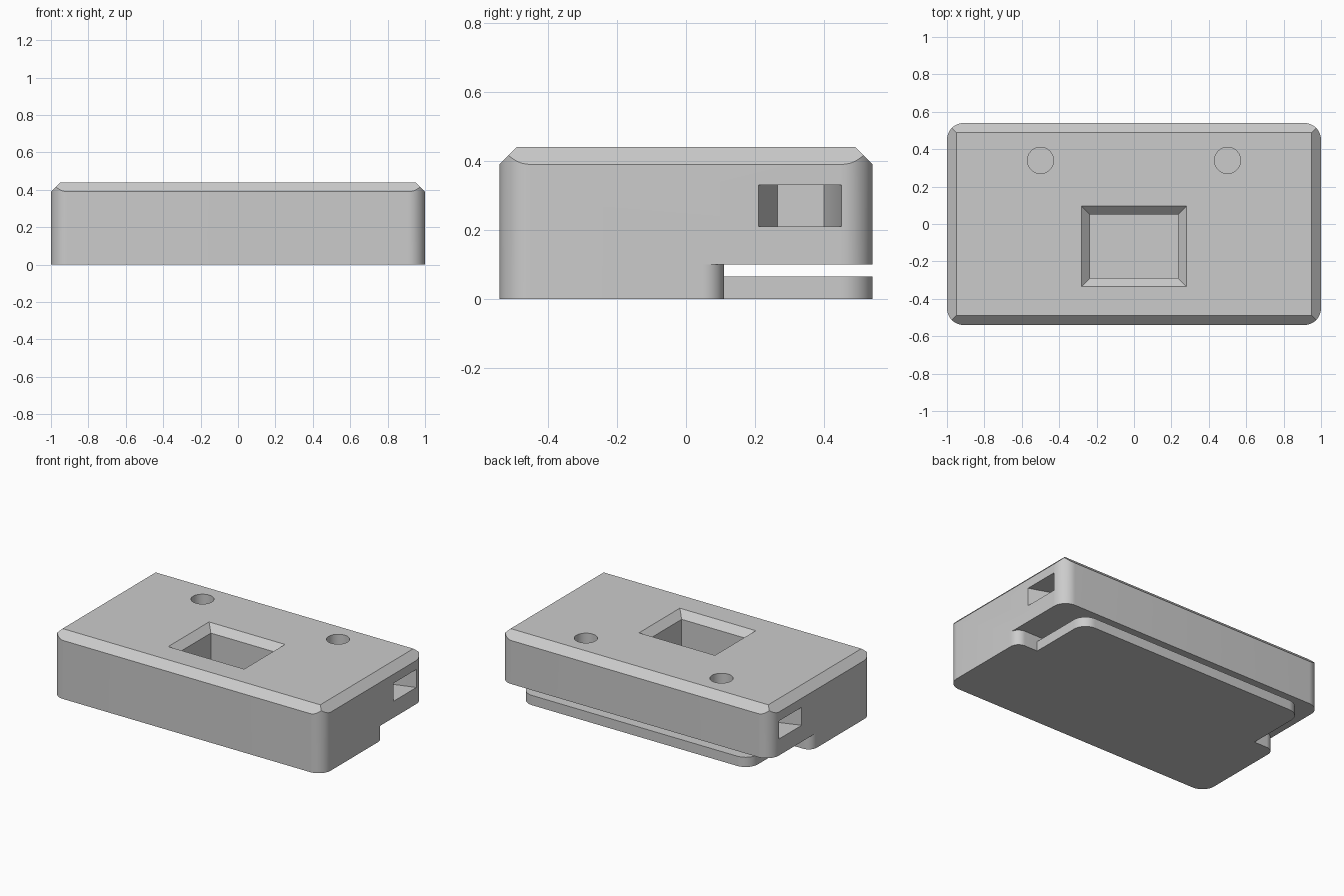
import bpy, bmesh, math
from mathutils import Vector

old = bpy.data.objects.get("Cube")
if old:
    bpy.data.objects.remove(old, do_unlink=True)

grey = bpy.data.materials.new("plain grey")
grey.use_nodes = True
colour = (0.6, 0.6, 0.6, 1)
grey.diffuse_color = colour
grey.node_tree.nodes["Principled BSDF"].inputs["Base Color"].default_value = colour

W, D, H = 1.0, 0.54, 0.44      # half width, half depth, height
CHAMFER, RADIUS = 0.05, 0.09
STEP_Y, GAP_TOP, PLATE_TOP = 0.11, 0.10, 0.065


def outline(corners, steps=12):
    """Polygon from (x, y, fillet radius) corners."""
    pts = []
    for i, (x, y, r) in enumerate(corners):
        c = Vector((x, y))
        if not r:
            pts.append(c)
            continue
        a = (Vector(corners[i - 1][:2]) - c).normalized()
        b = (Vector(corners[(i + 1) % len(corners)][:2]) - c).normalized()
        centre = c + (a + b) * r      # all corners are right angles
        for k in range(steps + 1):
            t = math.pi / 2 * k / steps
            pts.append(centre - b * r * math.cos(t) - a * r * math.sin(t))
    return pts


def skin(name, rings):
    """Closed solid through matching rings of points."""
    bm = bmesh.new()
    loops = [[bm.verts.new(p) for p in ring] for ring in rings]
    n = len(loops[0])
    for low, high in zip(loops, loops[1:]):
        for i in range(n):
            j = (i + 1) % n
            bm.faces.new((low[i], low[j], high[j], high[i]))
    bm.faces.new(loops[0])
    bm.faces.new(loops[-1])
    bmesh.ops.remove_doubles(bm, verts=bm.verts[:], dist=1e-5)
    bmesh.ops.recalc_face_normals(bm, faces=bm.faces[:])
    mesh = bpy.data.meshes.new(name)
    bm.to_mesh(mesh)
    bm.free()
    mesh.materials.append(grey)
    ob = bpy.data.objects.new(name, mesh)
    bpy.context.collection.objects.link(ob)
    return ob


def prism(name, pts, z0, z1):
    return skin(name, [[(p.x, p.y, z) for p in pts] for z in (z0, z1)])


def combine(target, tool, operation="DIFFERENCE"):
    tool.hide_render = True
    mod = target.modifiers.new(tool.name, "BOOLEAN")
    mod.operation, mod.solver, mod.object = operation, "EXACT", tool
    bpy.context.view_layer.objects.active = target
    bpy.ops.object.modifier_apply(modifier=mod.name)
    bpy.data.objects.remove(tool, do_unlink=True)


# Main body: rounded block with four mitred chamfer planes on top
body = prism("case_body", outline([(-W, -D, RADIUS), (W, -D, RADIUS),
                                   (W, D, RADIUS), (-W, D, RADIUS)]), 0, H)
bm = bmesh.new()
bm.from_mesh(body.data)
for sx, sy in ((1, 0), (-1, 0), (0, 1), (0, -1)):
    cut = bmesh.ops.bisect_plane(
        bm, geom=bm.verts[:] + bm.edges[:] + bm.faces[:], dist=1e-5,
        plane_co=(sx * W, sy * D, H - CHAMFER), plane_no=(sx, sy, 1),
        clear_outer=True)
    rim = [e for e in bm.edges if e.is_boundary]
    bmesh.ops.contextual_create(bm, geom=rim)
bmesh.ops.recalc_face_normals(bm, faces=bm.faces[:])
bm.to_mesh(body.data)
bm.free()

# Undercut at the back, leaving rounded shoulders
r = 0.06
notch = outline([(1.1, STEP_Y - r, 0), (W, STEP_Y - r, 0), (W, STEP_Y, r),
                 (-W, STEP_Y, r), (-W, STEP_Y - r, 0), (-1.1, STEP_Y - r, 0),
                 (-1.1, 0.7, 0), (1.1, 0.7, 0)])
combine(body, prism("undercut", notch, -0.1, GAP_TOP))

# Clip plate below the undercut
PX = 0.845
plate = outline([(-PX, 0, 0), (PX, 0, 0), (PX, D, RADIUS), (-PX, D, RADIUS)])
combine(body, prism("clip_plate", plate, 0, PLATE_TOP), "UNION")

# Window with a flared rim
rings = []
for z, grow in ((0.13, 0), (H - 0.045, 0), (H + 0.045, 0.09)):
    x, y0, y1 = 0.235 + grow, -0.29 - grow, 0.05 + grow
    rings.append([(-x, y0, z), (x, y0, z), (x, y1, z), (-x, y1, z)])
combine(body, skin("window_cutter", rings))

for s in (-1, 1):
    # Round holes in the top
    hole = [Vector((s * 0.5 + 0.07 * math.cos(a), 0.34 + 0.07 * math.sin(a)))
            for a in (math.tau * k / 48 for k in range(48))]
    combine(body, prism("hole_cutter", hole, 0.15, 0.6))
    # Tapered slots in the sides
    slot = [[(s * x, y0, 0.21), (s * x, y1, 0.21), (s * x, y1, 0.33), (s * x, y0, 0.33)]
            for x, y0, y1 in ((0.84, 0.265, 0.40), (1.04, 0.196, 0.4625))]
    combine(body, skin("slot_cutter", slot))

bpy.ops.object.select_all(action="DESELECT")
body.select_set(True)
bpy.context.view_layer.objects.active = body
bpy.ops.object.shade_smooth_by_angle(angle=math.radians(30))
